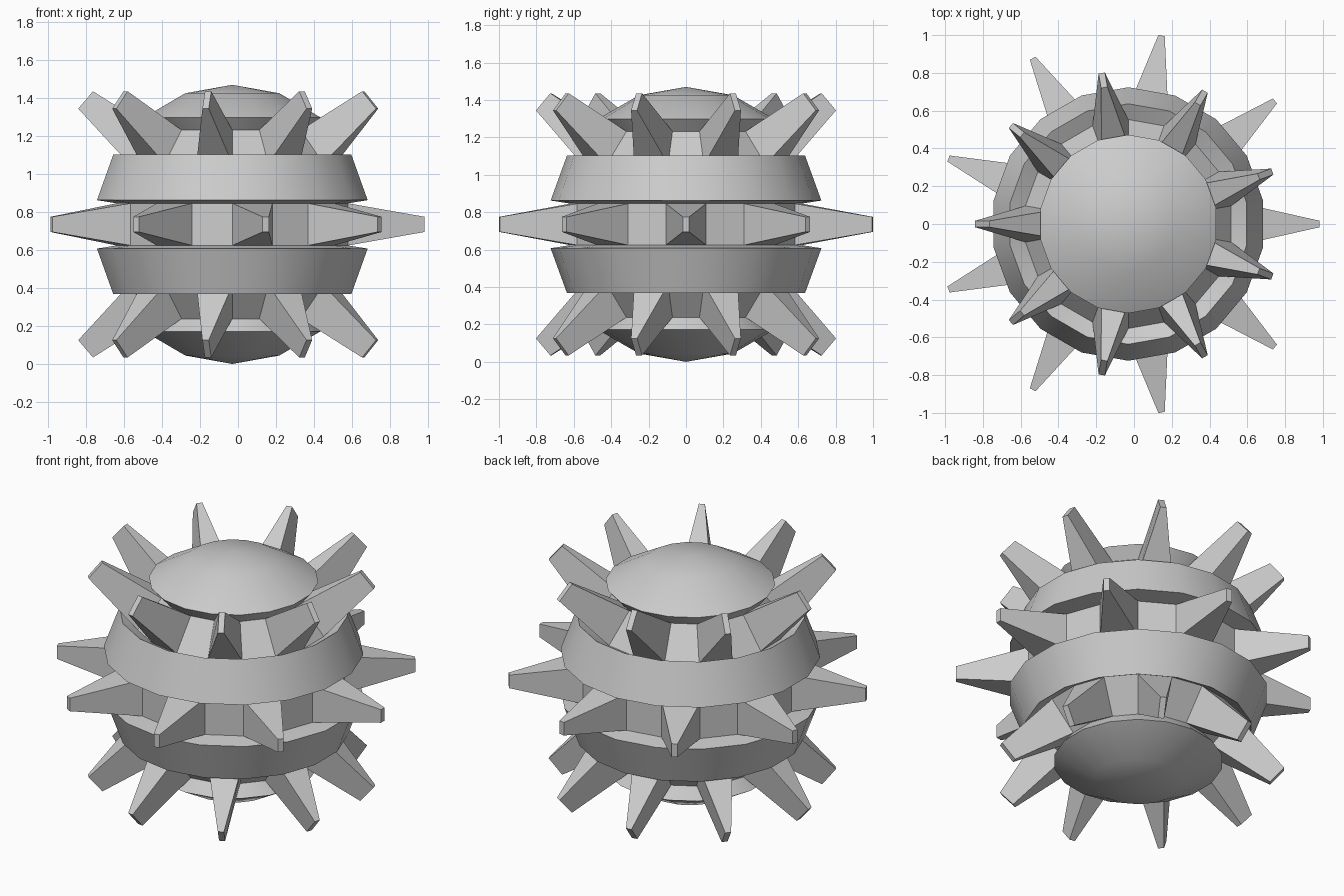
import bpy, bmesh
from math import sin, cos, radians, pi
from mathutils import Vector

if "Cube" in bpy.data.objects:
    bpy.data.objects.remove(bpy.data.objects["Cube"])

SIDES = 18
CX, CZ = -0.03, 0.735      # body axis and mid height
R_OUT, R_TIP = 0.735, 1.013


def shell(lat):
    return (R_OUT * cos(radians(lat)), R_OUT * sin(radians(lat)))


# Upper half of the profile: centre band, raised ring, groove, cap
upper = [(0.619, 0.111), shell(10), shell(30), (0.553, 0.32),
         (0.416, 0.497), shell(50), shell(70)]
profile = [(r, -z) for r, z in reversed(upper)] + upper

bm = bmesh.new()
rows = []
for r, z in profile:
    row = []
    for i in range(SIDES):
        a = radians(10) + 2 * pi * i / SIDES
        row.append(bm.verts.new((r * cos(a), r * sin(a), z)))
    rows.append(row)

# Band index -> (first spike angle, latitude, half height of the tip)
n = len(profile)
spike_bands = {n // 2 - 1: (0, 0, 0.04),
               n // 2 + 3: (180, 40.3, 0.06),
               n // 2 - 5: (180, -40.3, 0.06)}
bases = []
for k in range(n - 1):
    for i in range(SIDES):
        j = (i + 1) % SIDES
        f = bm.faces.new((rows[k][i], rows[k][j], rows[k + 1][j], rows[k + 1][i]))
        if k in spike_bands:
            start, lat, h = spike_bands[k]
            ang = 20 * (i + 1)
            if (ang - start) % 40 == 0:
                bases.append((f, ang, lat, h))

# Cap points
for row, z in ((rows[0], -R_OUT), (rows[-1], R_OUT)):
    pole = bm.verts.new((0, 0, z))
    for i in range(SIDES):
        bm.faces.new((row[i], row[(i + 1) % SIDES], pole))

# Spikes drawn out of every second face in the three grooves
for f, ang, lat, h in bases:
    a, b = radians(ang), radians(lat)
    out = Vector((cos(b) * cos(a), cos(b) * sin(a), sin(b)))
    side = Vector((-sin(a), cos(a), 0))
    up = out.cross(side)
    mid = f.calc_center_median()
    tip = bmesh.ops.extrude_discrete_faces(bm, faces=[f])["faces"][0]
    for v in tip.verts:
        d = v.co - mid
        s = 1 if d.dot(side) > 0 else -1
        u = 1 if d.dot(up) > 0 else -1
        v.co = out * R_TIP + side * (0.017 * s) + up * (h * u)

bmesh.ops.recalc_face_normals(bm, faces=bm.faces)
bmesh.ops.translate(bm, verts=bm.verts, vec=(CX, 0, CZ))
mesh = bpy.data.meshes.new("spiked_ball")
bm.to_mesh(mesh)
bm.free()

ball = bpy.data.objects.new("spiked_ball", mesh)
bpy.context.collection.objects.link(ball)
bpy.context.view_layer.objects.active = ball
ball.select_set(True)
bpy.ops.object.shade_smooth_by_angle(angle=radians(25))
